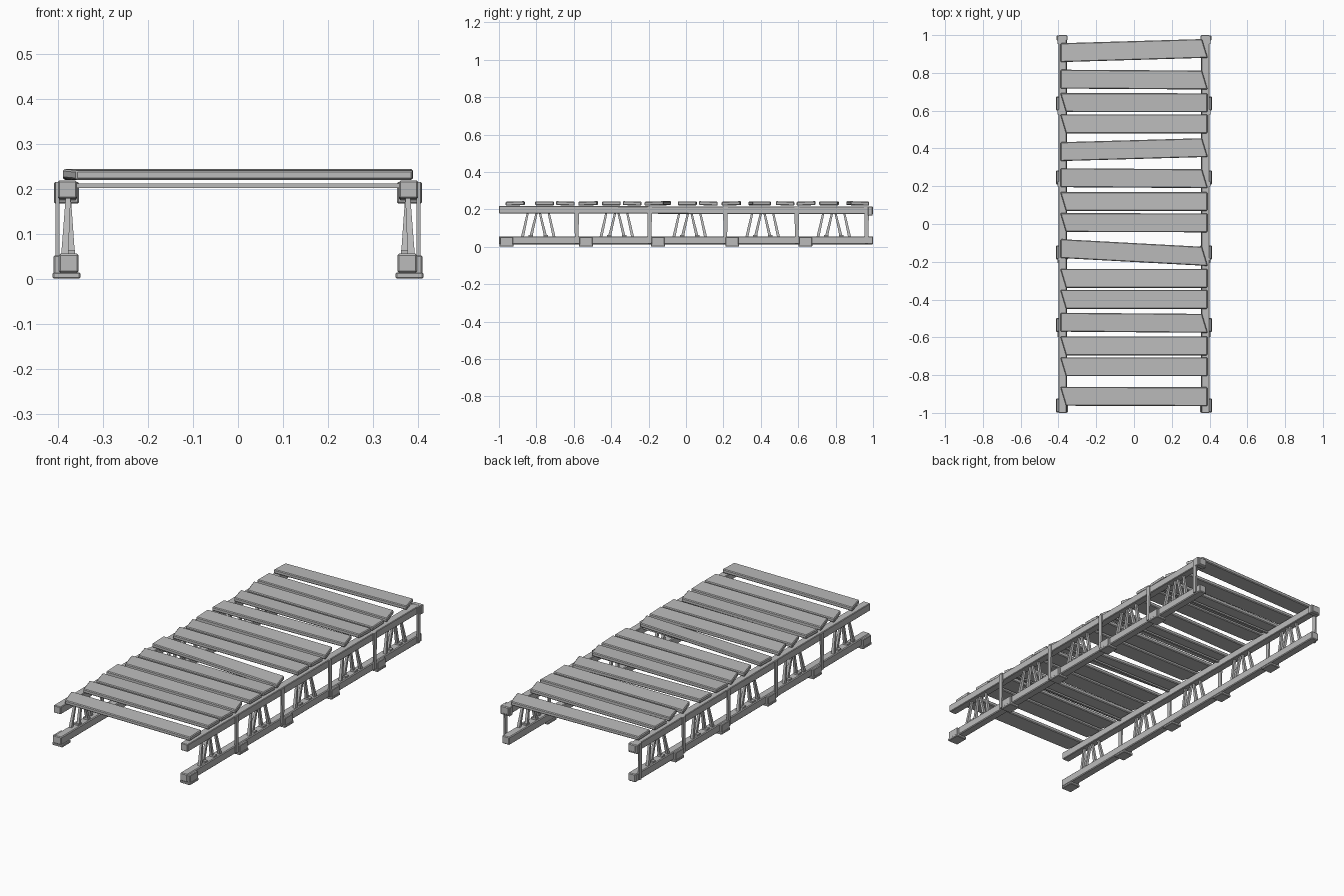
import bpy, bmesh
from mathutils import Vector, Matrix

cube = bpy.data.objects.get("Cube")
if cube:
    bpy.data.objects.remove(cube, do_unlink=True)

grey = bpy.data.materials.new("plain grey")
grey.use_nodes = True
grey.diffuse_color = (0.5, 0.5, 0.5, 1)
grey.node_tree.nodes["Principled BSDF"].inputs["Base Color"].default_value = (0.5, 0.5, 0.5, 1)


def finish(name, bm, bevel=0):
    bmesh.ops.recalc_face_normals(bm, faces=bm.faces)
    mesh = bpy.data.meshes.new(name)
    bm.to_mesh(mesh)
    bm.free()
    mesh.materials.append(grey)
    ob = bpy.data.objects.new(name, mesh)
    bpy.context.collection.objects.link(ob)
    if bevel:
        mod = ob.modifiers.new("worn edges", "BEVEL")
        mod.width = bevel
        mod.segments = 1
    return ob


def add_box(bm, lo, hi):
    lo, hi = Vector(lo), Vector(hi)
    m = Matrix.Translation((lo + hi) / 2) @ Matrix.Diagonal((*(hi - lo), 1))
    return bmesh.ops.create_cube(bm, size=1, matrix=m)["verts"]


def add_strut(bm, foot, top, w_foot, w_top):
    # Square bar, horizontally cut, tapering from foot to top
    verts = add_box(bm, (-0.5, -0.5, 0), (0.5, 0.5, 1))
    for v in verts:
        p, w = (top, w_top) if v.co.z > 0.5 else (foot, w_foot)
        v.co = Vector(p) + Vector((v.co.x * w, v.co.y * w, 0))


# Deck planks: y at the left edge of the deck, y at the right edge, turned around
planks = [(0.907, 0.93, 1), (0.767, 0.762, 1), (0.643, 0.642, 0), (0.53, 0.53, 0),
          (0.383, 0.405, 1), (0.245, 0.24, 1), (0.119, 0.119, 0), (0.008, 0.006, 0),
          (-0.13, -0.172, 1), (-0.288, -0.288, 0), (-0.399, -0.399, 0),
          (-0.52, -0.526, 1), (-0.645, -0.645, 0), (-0.756, -0.756, 0), (-0.912, -0.914, 0)]
for i, (y0, y1, turned) in enumerate(planks):
    bm = bmesh.new()
    for v in add_box(bm, (-0.39, -0.05, 0.221), (0.388, 0.05, 0.242)):
        # One end of every plank is cut at a slant
        if v.co.x < 0 and v.co.y < 0:
            v.co.x += 0.03
        if turned:
            v.co.x, v.co.y = -v.co.x, -v.co.y
        v.co.z += 0.03 * v.co.y * (i % 3 - 1)
        v.co.y += y0 + (y1 - y0) * (v.co.x + 0.39) / 0.78
    finish(f"plank_{i + 1}", bm, 0.004)

foot_ys = (-0.96, -0.535, -0.15, 0.247, 0.638)
post_ys = (-0.585, -0.195, 0.21, 0.592, 0.965)
truss_ys = (-0.79, -0.37, 0.02, 0.41, 0.79)

for side, s in (("left", 1), ("right", -1)):
    def box(bm, x0, x1, y0, y1, z0, z1):
        return add_box(bm, (min(s * x0, s * x1), y0, z0), (max(s * x0, s * x1), y1, z1))

    # Long rails, slightly uneven in height
    bm = bmesh.new()
    for v in box(bm, 0.358, 0.4, -1, 1, 0.178, 0.218):
        v.co.z -= 0.004 * (v.co.y > 0)
    finish(f"{side}_top_rail", bm, 0.003)
    bm = bmesh.new()
    box(bm, 0.354, 0.398, -1, 1, 0.013, 0.056)
    finish(f"{side}_bottom_rail", bm, 0.004)

    # Brackets around the bottom rail
    bm = bmesh.new()
    for y in foot_ys:
        box(bm, 0.35, 0.412, y - 0.037, y + 0.037, 0, 0.014)
        box(bm, 0.392, 0.41, y - 0.035, y + 0.035, 0.01, 0.052)
    finish(f"{side}_feet", bm, 0.003)

    # Thin upright straps on the outer face
    bm = bmesh.new()
    for y in post_ys:
        for v in box(bm, 0.397, 0.405, y - 0.009, y + 0.009, 0.018, 0.215):
            if v.co.z > 0.1:
                v.co.y += 0.005 if v.co.y > y else -0.003
    finish(f"{side}_straps", bm)

    # Clamp at the back end of the top rail
    bm = bmesh.new()
    box(bm, 0.353, 0.409, 0.972, 0.998, 0.167, 0.215)
    finish(f"{side}_end_clamp", bm, 0.003)

    # Slanted struts between the rails
    bm = bmesh.new()
    for y in truss_ys:
        for d in (-1, 1):
            for foot, top, x in ((0.085, 0.055, 0.385), (0.04, 0.008, 0.37)):
                add_strut(bm, (s * x, y + d * foot, 0.05), (s * 0.377, y + d * top, 0.185),
                          0.016, 0.011)
            # Small shoes at the inner feet
            box(bm, 0.362, 0.392, y + d * 0.04 - 0.012, y + d * 0.04 + 0.012, 0.05, 0.064)
    finish(f"{side}_struts", bm)

# Thin cross bars hidden under planks
bm = bmesh.new()
for y in foot_ys[1:]:
    add_box(bm, (-0.37, y - 0.006, 0.202), (0.37, y + 0.006, 0.211))
finish("cross_bars", bm)
